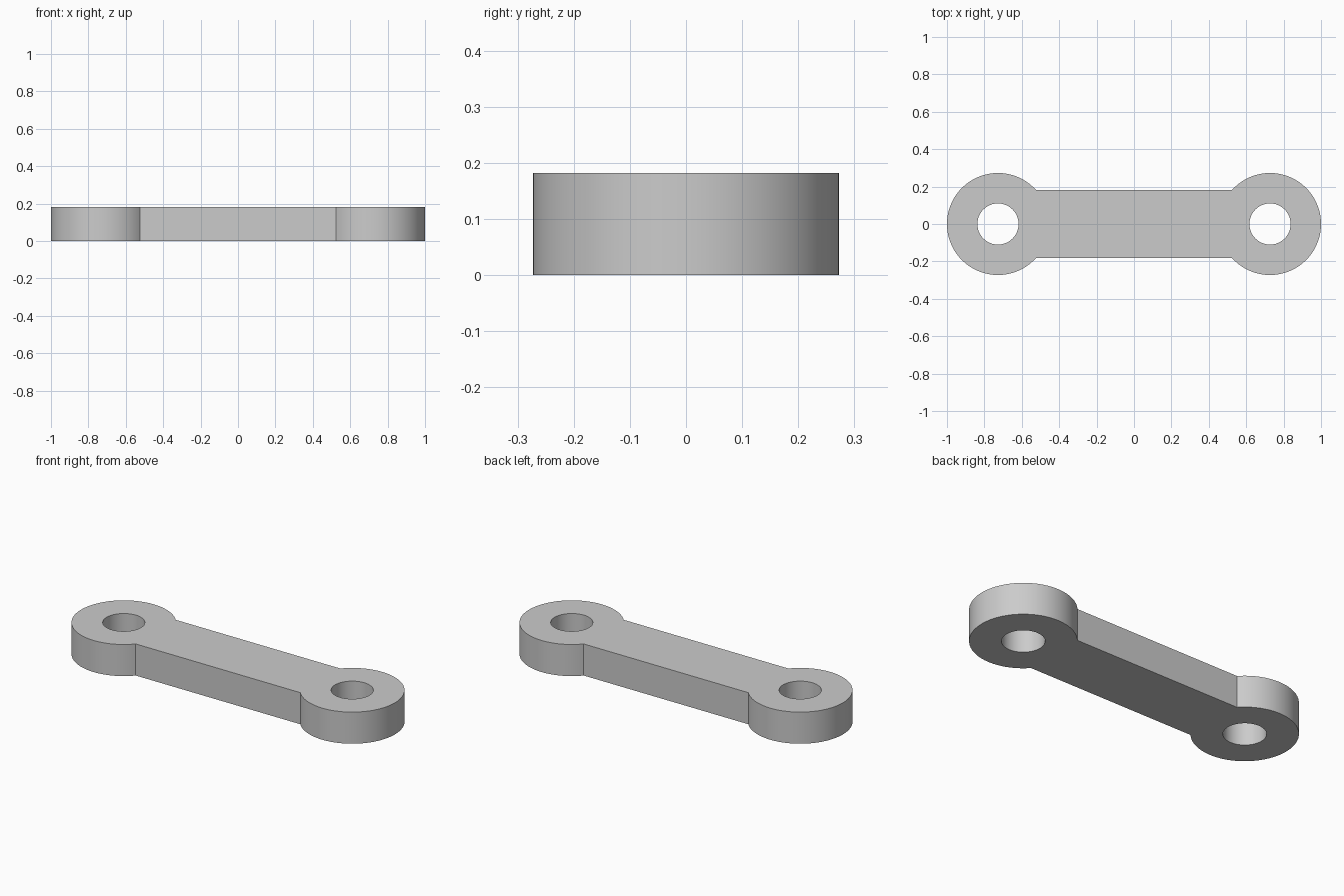
import bpy, bmesh, math

if "Cube" in bpy.data.objects:
    bpy.data.objects.remove(bpy.data.objects["Cube"])

U = 2 / 11                 # the link is 11 modules long
CX, R, HOLE = 4 * U, 1.5 * U, 0.11
HALF_W, THICK = U, U


def arc(cx, r, start, end, n):
    """Points along an arc, both ends included."""
    return [(cx + r * math.cos(start + (end - start) * i / n),
             r * math.sin(start + (end - start) * i / n)) for i in range(n + 1)]


def add_loop(bm, points):
    verts = [bm.verts.new((x, y, 0)) for x, y in points]
    for i, v in enumerate(verts):
        bm.edges.new((v, verts[(i + 1) % len(verts)]))


bm = bmesh.new()

# Outline: two round ends joined by a straight bar
a = math.pi - math.asin(HALF_W / R)
right = arc(CX, R, -a, a, 72)
left = [(-x, -y) for x, y in right]
add_loop(bm, right + left)

# Pin holes
for side in (-1, 1):
    add_loop(bm, arc(side * CX, HOLE, 0, 2 * math.pi, 64)[:-1])

# Fill the profile and give it thickness
bmesh.ops.triangle_fill(bm, use_beauty=True, use_dissolve=False, edges=bm.edges[:])
ext = bmesh.ops.extrude_face_region(bm, geom=bm.faces[:], use_keep_orig=True)
top = [g for g in ext["geom"] if isinstance(g, bmesh.types.BMVert)]
bmesh.ops.translate(bm, verts=top, vec=(0, 0, THICK))
bmesh.ops.recalc_face_normals(bm, faces=bm.faces[:])

mesh = bpy.data.meshes.new("link_plate")
bm.to_mesh(mesh)
bm.free()
link = bpy.data.objects.new("link_plate", mesh)
bpy.context.collection.objects.link(link)

# Plain grey
grey = bpy.data.materials.new("plain grey")
grey.diffuse_color = (0.6, 0.6, 0.6, 1)
grey.use_nodes = True
grey.node_tree.nodes["Principled BSDF"].inputs["Base Color"].default_value = grey.diffuse_color
mesh.materials.append(grey)

# Smooth round walls, sharp corners
bpy.context.view_layer.objects.active = link
link.select_set(True)
bpy.ops.object.shade_smooth_by_angle(angle=math.radians(30))
